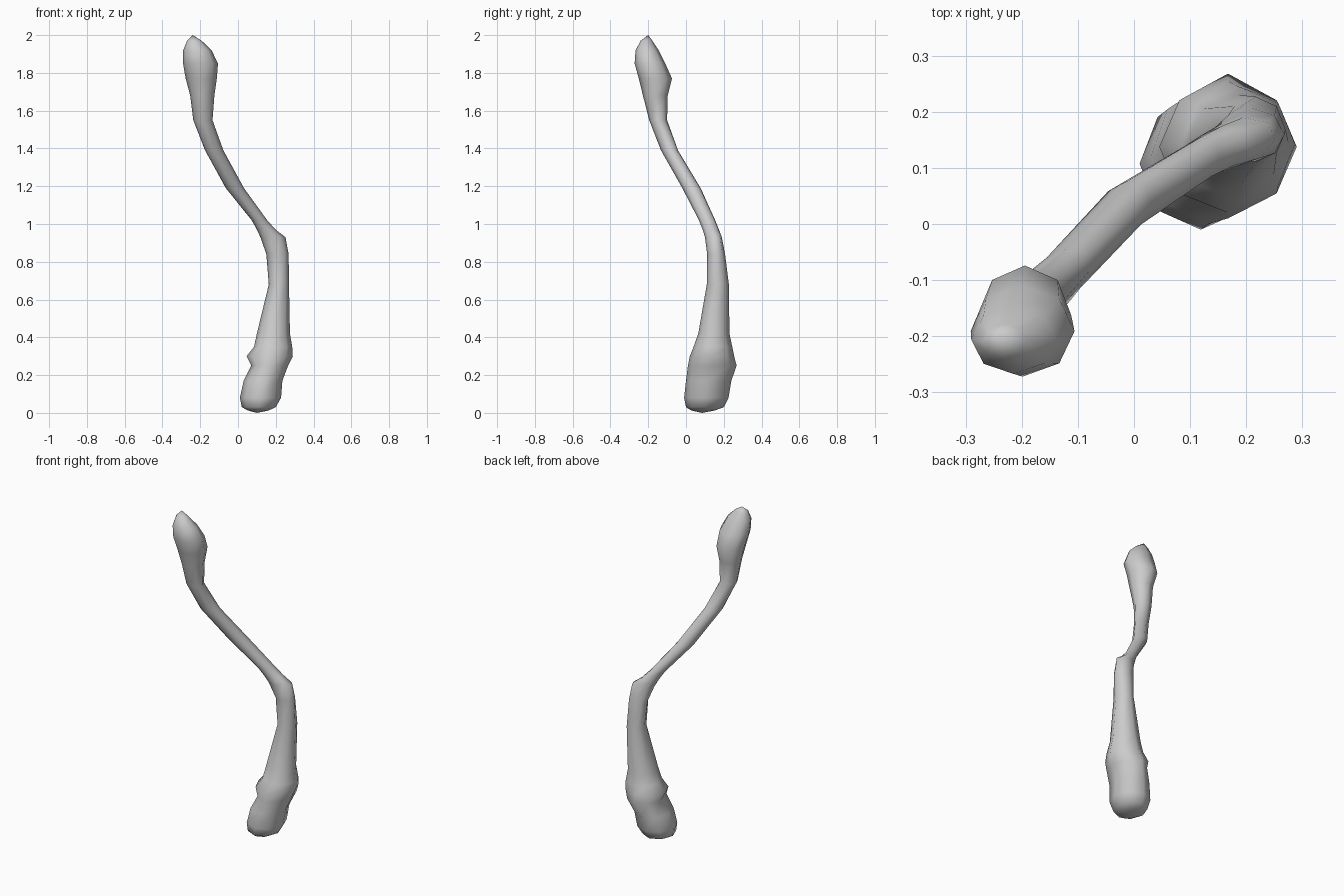
import bpy, bmesh, math

SIDES = 8
# horizontal slices of the limb: z, x min, x max, y min, y max
SLICES = [
    (0.012, 0.055, 0.16, 0.03, 0.15),
    (0.03, 0.02, 0.20, 0.00, 0.20),
    (0.08, 0.01, 0.228, -0.01, 0.225),
    (0.17, 0.03, 0.235, 0.00, 0.24),
    (0.25, 0.07, 0.265, 0.01, 0.268),
    (0.30, 0.045, 0.29, 0.02, 0.255),
    (0.35, 0.085, 0.287, 0.04, 0.245),
    (0.42, 0.10, 0.275, 0.065, 0.23),
    (0.68, 0.163, 0.27, 0.11, 0.227),
    (0.84, 0.15, 0.268, 0.112, 0.207),
    (0.93, 0.118, 0.252, 0.10, 0.19),
    (0.97, 0.10, 0.20, 0.088, 0.175),
    (1.02, 0.072, 0.155, 0.068, 0.155),
    (1.19, -0.065, 0.032, -0.02, 0.078),
    (1.39, -0.175, -0.077, -0.133, -0.042),
    (1.55, -0.237, -0.135, -0.195, -0.10),
    (1.68, -0.253, -0.125, -0.228, -0.097),
    (1.77, -0.277, -0.112, -0.25, -0.074),
    (1.85, -0.291, -0.106, -0.272, -0.11),
    (1.92, -0.29, -0.14, -0.267, -0.145),
    (1.97, -0.27, -0.192, -0.24, -0.178),
]

bm = bmesh.new()


def ring(z, x0, x1, y0, y1):
    # the leaning middle is stretched along its diagonal direction
    skew = 0.27 if 0.9 < z < 1.5 else 0.0
    verts = []
    for i in range(SIDES):
        a = 2 * math.pi * i / SIDES
        x = (x0 + x1) / 2 + (x1 - x0) / 2 * math.cos(a - skew / 2)
        y = (y0 + y1) / 2 + (y1 - y0) / 2 * math.sin(a + skew / 2)
        verts.append(bm.verts.new((x, y, z)))
    return verts


# loft between slices
rings = [ring(*s) for s in SLICES]
for a, b in zip(rings, rings[1:]):
    for i in range(SIDES):
        j = (i + 1) % SIDES
        bm.faces.new((a[i], a[j], b[j], b[i]))

# pointed end caps
bottom = bm.verts.new((0.10, 0.085, 0.0))
top = bm.verts.new((-0.24, -0.20, 2.0))
for i in range(SIDES):
    j = (i + 1) % SIDES
    bm.faces.new((bottom, rings[0][j], rings[0][i]))
    bm.faces.new((top, rings[-1][i], rings[-1][j]))

bmesh.ops.recalc_face_normals(bm, faces=bm.faces)
mesh = bpy.data.meshes.new("bent_limb")
bm.to_mesh(mesh)
bm.free()
limb = bpy.data.objects.new("bent_limb", mesh)
bpy.context.collection.objects.link(limb)

# smooth shading
bpy.context.view_layer.objects.active = limb
limb.select_set(True)
bpy.ops.object.shade_smooth_by_angle(angle=math.radians(60))
